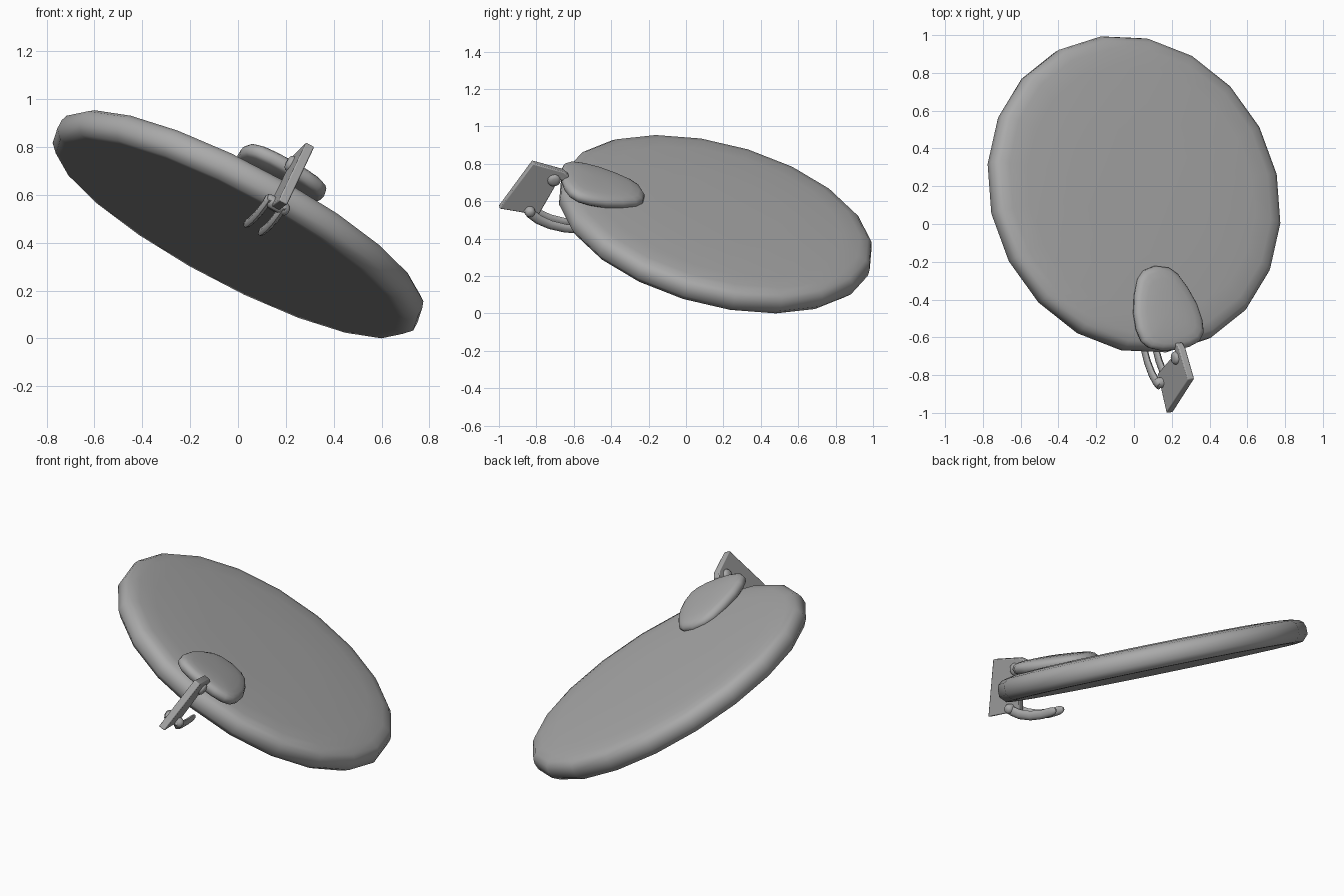
import bpy, bmesh, math
from mathutils import Matrix, Vector

if "Cube" in bpy.data.objects:
    bpy.data.objects.remove(bpy.data.objects["Cube"])

# Tilted frame shared by all parts: x = side, y = away from the bracket, z = disc normal
normal = Vector((0.457, 0.233, 0.858)).normalized()
front = Vector((0.21, -0.967, 0.149))
front = (front - normal * front.dot(normal)).normalized()
side = (-front).cross(normal)
FRAME = Matrix((side, -front, normal)).transposed().to_4x4()
FRAME.translation = (0, 0.158, 0.477)

grey = bpy.data.materials.new("grey")
grey.diffuse_color = (0.4, 0.4, 0.4, 1)
grey.use_nodes = True
grey.node_tree.nodes["Principled BSDF"].inputs["Base Color"].default_value = grey.diffuse_color


def loft(name, rings, angle=50):
    """Skin a list of closed rings of (side, outward, height) points and cap both ends."""
    bm = bmesh.new()
    loops = [[bm.verts.new((u, -v, w)) for u, v, w in ring] for ring in rings]
    n = len(loops[0])
    for a, b in zip(loops, loops[1:]):
        for i in range(n):
            j = (i + 1) % n
            bm.faces.new((a[i], a[j], b[j], b[i]))
    bm.faces.new(loops[0][::-1])
    bm.faces.new(loops[-1])
    bmesh.ops.recalc_face_normals(bm, faces=bm.faces)
    mesh = bpy.data.meshes.new(name)
    bm.to_mesh(mesh)
    bm.free()
    mesh.materials.append(grey)
    ob = bpy.data.objects.new(name, mesh)
    bpy.context.collection.objects.link(ob)
    ob.matrix_world = FRAME
    bpy.ops.object.select_all(action='DESELECT')
    ob.select_set(True)
    bpy.context.view_layer.objects.active = ob
    bpy.ops.object.shade_smooth_by_angle(angle=math.radians(angle))
    return ob


def circle(r, n):
    return [(r * math.sin(2 * math.pi * i / n), r * math.cos(2 * math.pi * i / n)) for i in range(n)]


# Large disc: twenty sides, flat underside, rounded rim, gently domed top
profile = [(0.79, -0.061), (0.828, -0.06), (0.861, -0.025), (0.861, 0.015), (0.852, 0.042), (0.828, 0.061),
           (0.78, 0.072), (0.68, 0.08), (0.35, 0.086), (0.05, 0.087)]
loft("disc", [[(x, y, h) for x, y in circle(r, 20)] for r, h in profile])

# Egg-shaped pad on top of the disc, blunt toward the bracket
half = [(0.43, 0.076), (0.47, 0.12), (0.55, 0.16), (0.65, 0.192), (0.74, 0.2),
        (0.81, 0.189), (0.85, 0.153), (0.872, 0.087)]
outline = [(0, 0.412)] + [(w, v) for v, w in half] + [(0, 0.88)] + [(-w, v) for v, w in half[::-1]]
pad_rings = []
for scale, h in [(0.9, 0.075), (0.97, 0.085), (1, 0.104), (0.985, 0.118), (0.94, 0.13),
                 (0.86, 0.138), (0.7, 0.144), (0.45, 0.148), (0.2, 0.15), (0.03, 0.15)]:
    pad_rings.append([(-0.022 + u * scale, 0.68 + (v - 0.68) * scale, h + 0.06 * (v - 0.68) * scale)
                      for u, v in outline])
loft("pad", pad_rings)

# Flat bracket plate standing outside the rim, with a short arm into the pad
MID = -0.012
plate = [(1.06, 0.197), (0.885, 0.175), (0.85, 0.155), (0.85, 0.125), (0.898, 0.12), (0.954, -0.108), (1.172, -0.105)]
bracket = loft("bracket_plate", [[(u, v, w) for v, w in plate] for u in (MID - 0.02, MID + 0.02)], 30)
bevel = bracket.modifiers.new("soft_edges", 'BEVEL')
bevel.width = 0.006
bevel.segments = 2


# Domed pivot pins through the bracket
def pin(name, v, w, r, reach):
    steps = [(-1, 0.45), (-0.88, 0.8), (-0.65, 1), (0.65, 1), (0.88, 0.8), (1, 0.45)]
    loft(name, [[(MID + reach * t, v + a, w + b) for a, b in circle(r * k, 14)] for t, k in steps])


pin("upper_pin", 0.923, 0.117, 0.035, 0.038)
pin("lower_pin", 1.008, -0.088, 0.028, 0.058)

# Pair of curved prongs reaching under the disc
path = [(1.03, -0.08, 0.02), (1.0, -0.10, 0.027), (0.95, -0.128, 0.027), (0.88, -0.148, 0.026),
        (0.8, -0.155, 0.025), (0.74, -0.152, 0.024), (0.715, -0.149, 0.02), (0.70, -0.147, 0.009)]
for label, u0 in (("left", -0.053), ("right", 0.017)):
    rings = []
    for i, (v, w, r) in enumerate(path):
        a, b = path[max(i - 1, 0)], path[min(i + 1, len(path) - 1)]
        d = Vector((b[0] - a[0], b[1] - a[1])).normalized()
        rings.append([(u0 + 0.6 * x, v - d.y * y, w + d.x * y) for x, y in circle(r, 10)])
    loft(label + "_prong", rings)
